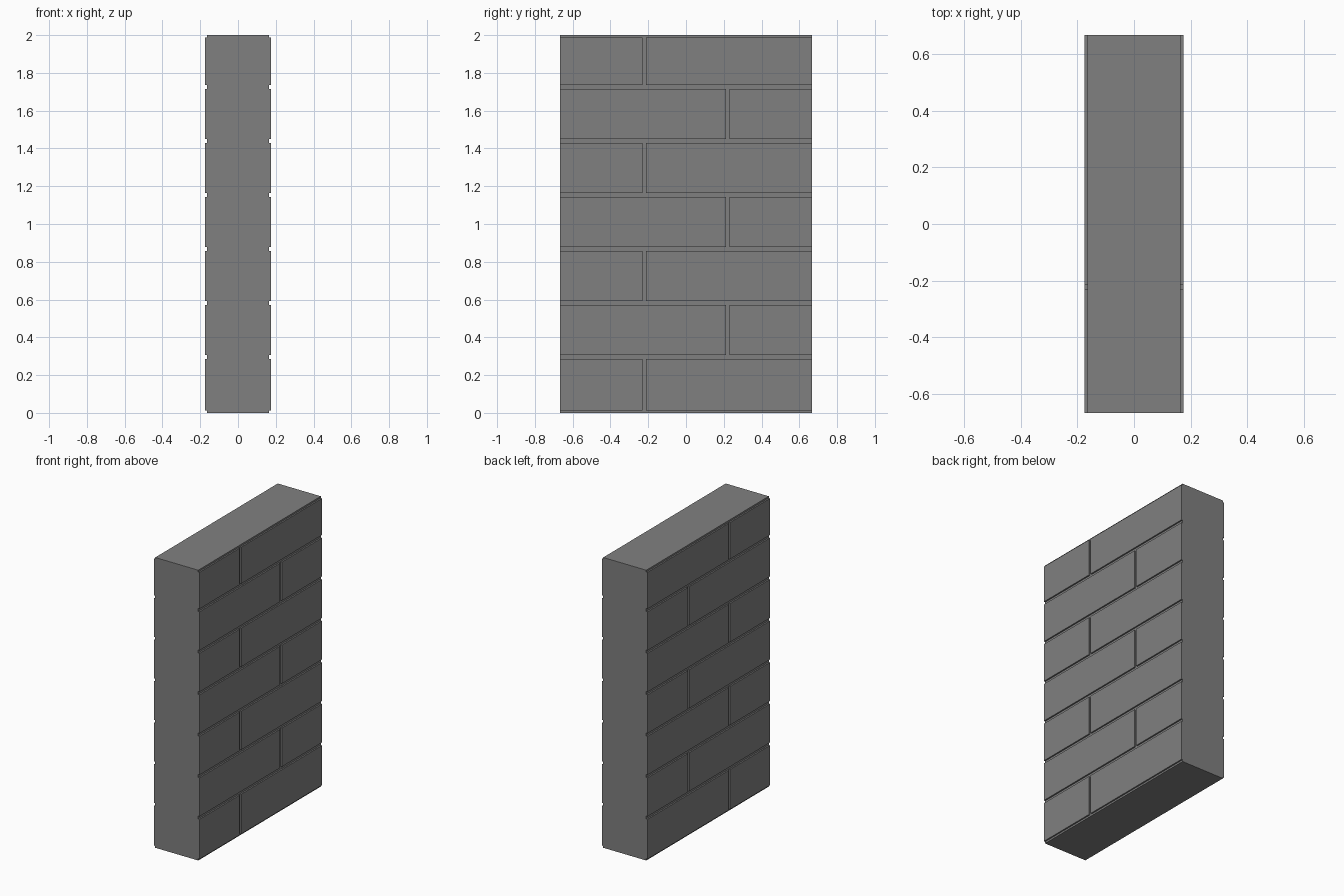
import bpy, bmesh

if "Cube" in bpy.data.objects:
    bpy.data.objects.remove(bpy.data.objects["Cube"])

HX, HY, HEIGHT = 0.174, 0.667, 2.0   # half thickness, half width, height
DEPTH, GAP = 0.01, 0.02              # mortar groove depth and width
JOINTS = [0.296 + 0.286 * i for i in range(6)]

stone = bpy.data.materials.new("grey_stone")
stone.diffuse_color = (0.216, 0.216, 0.216, 1)
stone.use_nodes = True
stone.node_tree.nodes["Principled BSDF"].inputs["Base Color"].default_value = stone.diffuse_color


def make_object(name, bm):
    bmesh.ops.recalc_face_normals(bm, faces=bm.faces)
    mesh = bpy.data.meshes.new(name)
    bm.to_mesh(mesh)
    bm.free()
    mesh.materials.append(stone)
    obj = bpy.data.objects.new(name, mesh)
    bpy.context.collection.objects.link(obj)
    return obj


# Wall: notched end profile extruded across the width
inner = HX - DEPTH
side = [(inner, 0), (inner, 0.012), (HX, 0.012)]
for z in JOINTS:
    side += [(HX, z - GAP / 2), (inner, z - GAP / 2),
             (inner, z + GAP / 2), (HX, z + GAP / 2)]
side += [(HX, HEIGHT - 0.012), (inner, HEIGHT - 0.012), (inner, HEIGHT)]
outline = side + [(-x, z) for x, z in reversed(side)]
bm = bmesh.new()
face = bm.faces.new([bm.verts.new((x, -HY, z)) for x, z in outline])
ext = bmesh.ops.extrude_face_region(bm, geom=[face])
bmesh.ops.translate(bm, vec=(0, 2 * HY, 0),
                    verts=[v for v in ext["geom"] if isinstance(v, bmesh.types.BMVert)])
wall = make_object("brick_wall", bm)

# Upright joints: alternate between the two third points, on both faces
bm = bmesh.new()
levels = [0.002] + JOINTS + [HEIGHT - 0.002]
for row in range(7):
    y = -0.222 if row % 2 == 0 else 0.22
    low, high = levels[row], levels[row + 1]
    for s in (-1, 1):
        cube = bmesh.ops.create_cube(bm, size=1)["verts"]
        bmesh.ops.scale(bm, vec=(0.1, 0.018, high - low - 0.004), verts=cube)
        bmesh.ops.translate(bm, vec=(s * (inner + 0.05), y, (low + high) / 2), verts=cube)
cutter = make_object("upright_joint_cutter", bm)
cutter.hide_render = True
cutter.hide_set(True)

cut = wall.modifiers.new("upright_joints", "BOOLEAN")
cut.operation = "DIFFERENCE"
cut.solver = "EXACT"
cut.object = cutter
